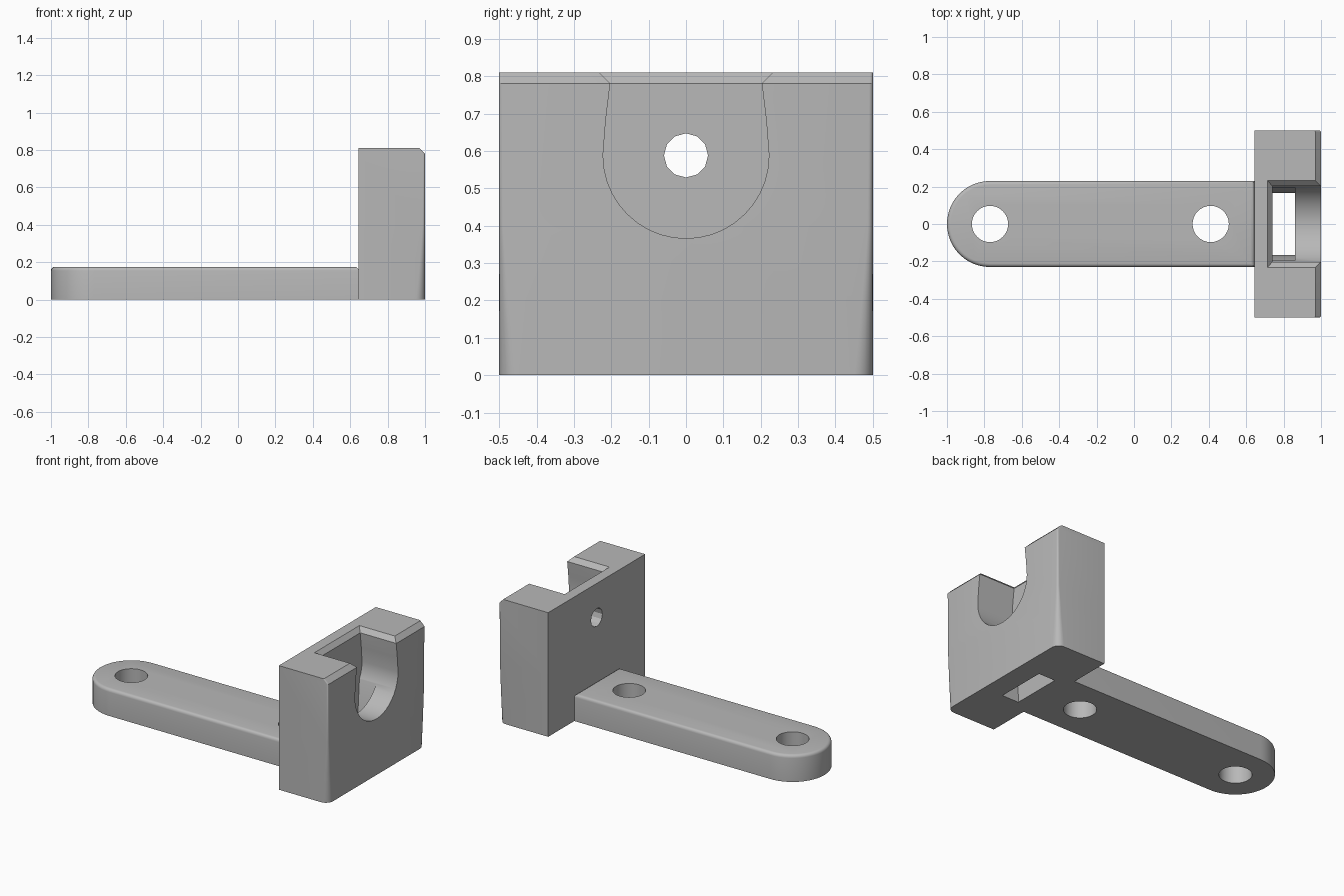
import bpy, bmesh
from math import cos, sin, pi, radians
from mathutils import Matrix

cube = bpy.data.objects.get("Cube")
if cube:
    bpy.data.objects.remove(cube, do_unlink=True)

grey = bpy.data.materials.new("light_grey")
grey.use_nodes = True
COLOUR = (0.48, 0.48, 0.48, 1)
grey.diffuse_color = COLOUR
grey.node_tree.nodes["Principled BSDF"].inputs["Base Color"].default_value = COLOUR


def loft(name, rings):
    """Closed solid through a stack of rings with equal point counts."""
    bm = bmesh.new()
    loops = [[bm.verts.new(p) for p in ring] for ring in rings]
    n = len(loops[0])
    for a, b in zip(loops, loops[1:]):
        for i in range(n):
            j = (i + 1) % n
            bm.faces.new((a[i], a[j], b[j], b[i]))
    bm.faces.new(loops[0][::-1])
    bm.faces.new(loops[-1])
    bmesh.ops.recalc_face_normals(bm, faces=bm.faces)
    mesh = bpy.data.meshes.new(name)
    bm.to_mesh(mesh)
    bm.free()
    obj = bpy.data.objects.new(name, mesh)
    obj.data.materials.append(grey)
    bpy.context.collection.objects.link(obj)
    return obj


def rect(x0, x1, half, z):
    return [(x0, -half, z), (x1, -half, z), (x1, half, z), (x0, half, z)]


def circle(x, r, z, sides):
    return [(x + r * cos(2 * pi * i / sides), r * sin(2 * pi * i / sides), z)
            for i in range(sides)]


def cut(target, cutter):
    cutter.hide_render = True
    mod = target.modifiers.new("cut", 'BOOLEAN')
    mod.operation = 'DIFFERENCE'
    mod.solver = 'EXACT'
    mod.object = cutter
    bpy.context.view_layer.objects.active = target
    bpy.ops.object.modifier_apply(modifier=mod.name)
    bpy.data.objects.remove(cutter, do_unlink=True)


def smooth(obj):
    bpy.ops.object.select_all(action='DESELECT')
    obj.select_set(True)
    bpy.context.view_layer.objects.active = obj
    bpy.ops.object.shade_smooth_by_angle(angle=radians(28))


# Mounting arm: rounded far end and softened top edge
def arm_ring(inset, z):
    r = 0.23 - inset
    arc = [(-0.77 + r * cos(a), r * sin(a), z)
           for a in (pi / 2 + pi * i / 24 for i in range(25))]
    return arc + [(0.645 - inset, -r, z), (0.645 - inset, r, z)]


F = 0.02
fillet = [arm_ring(F * (1 - cos(a)), 0.155 + F * sin(a))
          for a in (pi / 2 * i / 4 for i in range(5))]
arm = loft("mounting_arm", [arm_ring(0, 0)] + fillet)
for x in (-0.77, 0.41):
    cut(arm, loft("screw_hole_cutter", [circle(x, 0.097, z, 32) for z in (-0.1, 0.3)]))
smooth(arm)


# Holder block: outer upright corners rounded more towards the foot
def block_ring(front, r, z):
    side = [(front - r + r * sin(a), 0.5 - r + r * cos(a), z)
            for a in (pi / 2 * i / 5 for i in range(6))]
    half = [(0.645, 0.5, z)] + side
    return half + [(x, -y, z) for x, y, z in reversed(half)]


block = loft("holder_block", [block_ring(1, 0.05, 0), block_ring(1, 0.03, 0.2),
                              block_ring(1, 0.014, 0.4), block_ring(1, 0.01, 0.78),
                              block_ring(0.97, 0.008, 0.81)])

# U-shaped cradle open to the top
R, CZ = 0.222, 0.588
arc = [(R * cos(a), CZ + R * sin(a)) for a in (-pi * i / 20 for i in range(21))]
profile = [(0.203, 0.78), (0.215, 0.68)] + arc + [(-0.215, 0.68), (-0.203, 0.78),
                                                  (-0.203, 0.9), (0.203, 0.9)]
cut(block, loft("cradle_cutter", [[(x, y, z) for y, z in profile] for x in (0.74, 1.1)]))

# Flared mouth of the cradle
cut(block, loft("mouth_cutter", [rect(0.742, 1.1, 0.2, 0.778),
                                 rect(0.714, 1.1, 0.232, 0.81),
                                 rect(0.714, 1.1, 0.232, 0.9)]))

# Narrowing slot down through the foot
cut(block, loft("slot_cutter", [rect(0.74, 0.86, 0.165, -0.1), rect(0.74, 0.86, 0.165, 0.05),
                                rect(0.74, 0.86, 0.2, 0.55)]))

# Pin hole through the back wall
pin = loft("pin_hole_cutter", [circle(0, 0.059, z, 12) for z in (0.5, 0.9)])
pin.data.transform(Matrix.Translation((0, 0, CZ)) @ Matrix.Rotation(pi / 2, 4, 'Y'))
cut(block, pin)
smooth(block)
